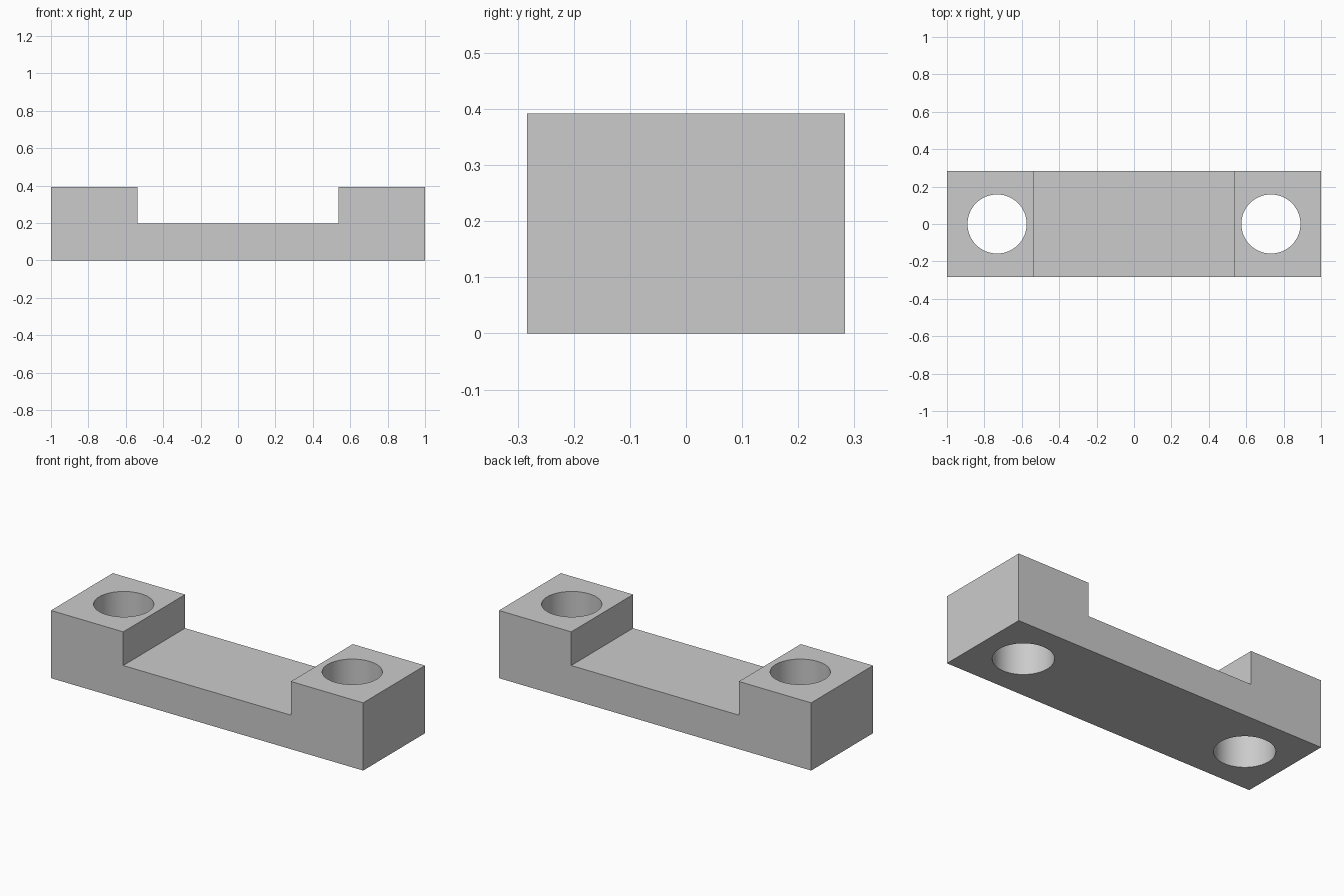
import bpy
import bmesh
import math

LENGTH, WIDTH, HEIGHT = 2.0, 0.566, 0.392
FLOOR, STEP = 0.197, 0.537
HOLE_X, HOLE_RADIUS = 0.732, 0.158

cube = bpy.data.objects.get("Cube")
if cube:
    bpy.data.objects.remove(cube, do_unlink=True)

grey = bpy.data.materials.new("light grey")
grey.use_nodes = True
color = (0.6, 0.6, 0.6, 1)
grey.diffuse_color = color
grey.node_tree.nodes["Principled BSDF"].inputs["Base Color"].default_value = color

# Bracket: stepped profile swept across the depth
half = LENGTH / 2
right_side = [(half, 0), (half, HEIGHT), (STEP, HEIGHT), (STEP, FLOOR)]
profile = right_side + [(-x, z) for x, z in reversed(right_side)]
bm = bmesh.new()
face = bm.faces.new([bm.verts.new((x, -WIDTH / 2, z)) for x, z in profile])
swept = bmesh.ops.extrude_face_region(bm, geom=[face])["geom"]
bmesh.ops.translate(bm, vec=(0, WIDTH, 0),
                    verts=[v for v in swept if isinstance(v, bmesh.types.BMVert)])
bmesh.ops.recalc_face_normals(bm, faces=bm.faces)
mesh = bpy.data.meshes.new("bracket")
bm.to_mesh(mesh)
bm.free()
mesh.materials.append(grey)
bracket = bpy.data.objects.new("bracket", mesh)
bpy.context.collection.objects.link(bracket)


# Bolt holes: a cylinder cut through each raised end
def drill(target, x):
    bpy.ops.mesh.primitive_cylinder_add(vertices=64, radius=HOLE_RADIUS,
                                        depth=HEIGHT * 2, location=(x, 0, HEIGHT / 2))
    cutter = bpy.context.object
    cutter.name = "hole_cutter"
    cutter.hide_render = True
    cutter.data.materials.append(grey)
    cut = target.modifiers.new("hole", "BOOLEAN")
    cut.operation = "DIFFERENCE"
    cut.solver = "EXACT"
    cut.object = cutter
    bpy.ops.object.select_all(action="DESELECT")
    target.select_set(True)
    bpy.context.view_layer.objects.active = target
    bpy.ops.object.modifier_apply(modifier=cut.name)
    bpy.data.objects.remove(cutter, do_unlink=True)


for side in (-1, 1):
    drill(bracket, side * HOLE_X)

# Smooth hole walls, crisp outer edges
bpy.ops.object.shade_smooth_by_angle(angle=math.radians(30))
